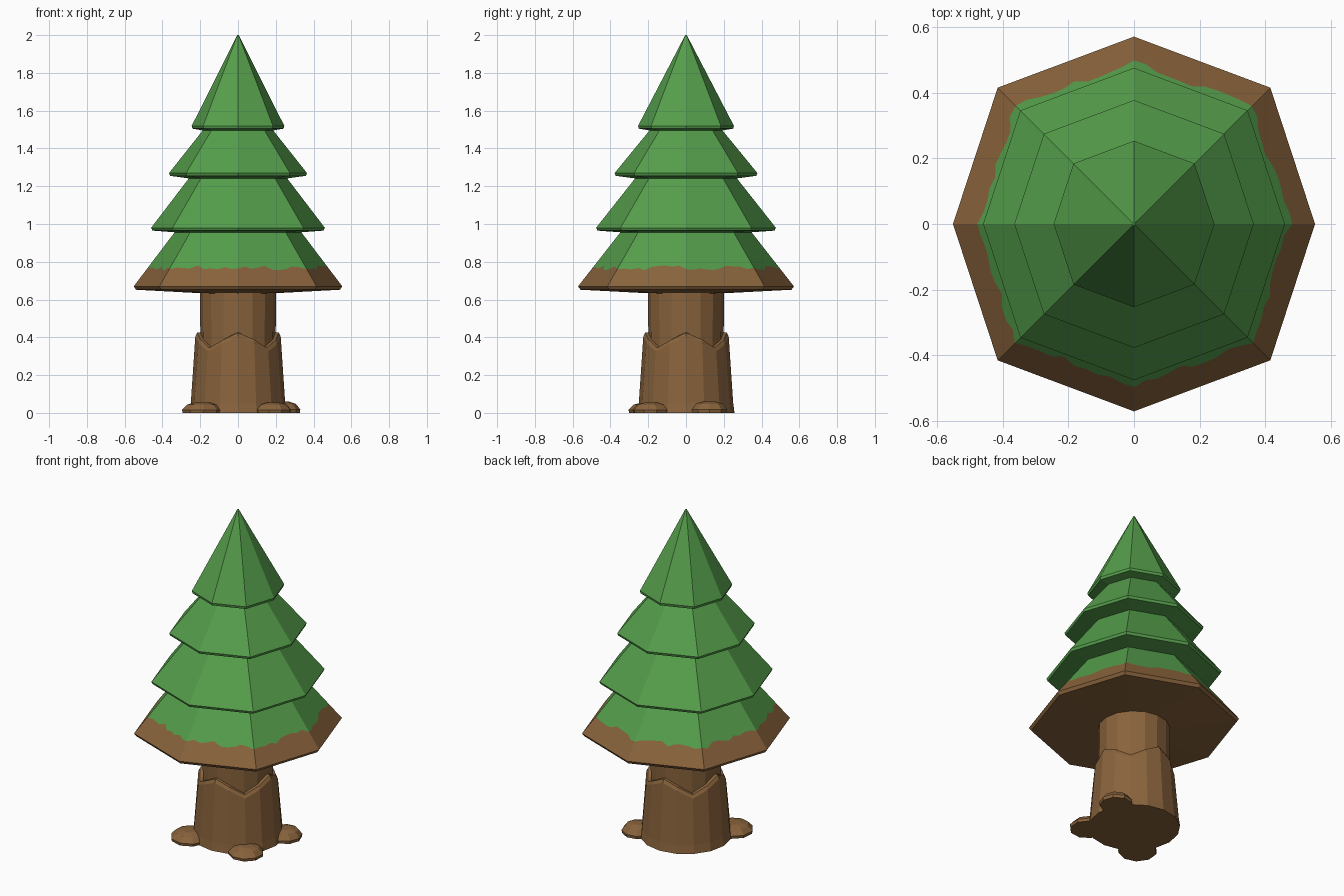
import bpy, random
from math import sin, cos, pi

if "Cube" in bpy.data.objects:
    bpy.data.objects.remove(bpy.data.objects["Cube"])

random.seed(4)


def material(name, rgb):
    m = bpy.data.materials.new(name)
    m.diffuse_color = (*rgb, 1)
    m.use_nodes = True
    m.node_tree.nodes["Principled BSDF"].inputs["Base Color"].default_value = m.diffuse_color
    return m


GREEN = material("needles", (0.09, 0.34, 0.07))
BROWN = material("bark", (0.25, 0.125, 0.045))


def octagon(r, sub=1):
    """Slightly uneven octagon with corners on the axes, each side split."""
    corners = []
    for k in range(8):
        f = 1.065 if k % 2 else (1.0, 1.035)[(k // 2) % 2]
        corners.append((r * f * cos(k * pi / 4), r * f * sin(k * pi / 4)))
    pts = []
    for k in range(8):
        a, b = corners[k], corners[(k + 1) % 8]
        for s in range(sub):
            t = s / sub
            pts.append((a[0] + (b[0] - a[0]) * t, a[1] + (b[1] - a[1]) * t))
    return pts


def circle(r, n, phase=0):
    return [(r * cos(2 * pi * i / n + phase), r * sin(2 * pi * i / n + phase)) for i in range(n)]


def level(pts, z):
    return [(x, y, z) for x, y in pts]


def loft(name, rings, mat, caps=(True, True)):
    """Skin equal-length rings, listed bottom to top."""
    n = len(rings[0])
    verts = [v for ring in rings for v in ring]
    faces = [(j * n + i, j * n + (i + 1) % n, (j + 1) * n + (i + 1) % n, (j + 1) * n + i)
             for j in range(len(rings) - 1) for i in range(n)]
    if caps[0]:
        faces.append(tuple(reversed(range(n))))
    if caps[1]:
        faces.append(tuple(range((len(rings) - 1) * n, len(rings) * n)))
    me = bpy.data.meshes.new(name)
    me.from_pydata(verts, [], faces)
    me.materials.append(mat)
    ob = bpy.data.objects.new(name, me)
    bpy.context.collection.objects.link(ob)
    return ob


# Green upper tiers: rim radius, rim z, under radius, under z, top radius, top z
TIERS = {
    "top_tier": (0.245, 1.52, 0.185, 1.495, 0.004, 2.0),
    "upper_tier": (0.365, 1.27, 0.25, 1.24, 0.175, 1.51),
    "middle_tier": (0.46, 0.98, 0.32, 0.955, 0.25, 1.255),
}
for name, (r, z, ru, zu, rt, zt) in TIERS.items():
    loft(name, [level(octagon(ru), zu), level(octagon(r * 0.985), z - 0.015),
                level(octagon(r), z), level(octagon(rt), zt)], GREEN)

# Bottom tier: brown rim meeting green needles along a jagged line
SUB = 10
RIM, RIM_Z, TOP, TOP_Z = 0.552, 0.67, 0.325, 0.97
unit = octagon(1, SUB)
jagged = []
for x, y in unit:
    z = 0.768 + random.uniform(-0.013, 0.013)
    r = RIM + (TOP - RIM) * (z - RIM_Z) / (TOP_Z - RIM_Z)
    jagged.append((x * r, y * r, z))
loft("bottom_tier_rim", [level(octagon(0.17, SUB), 0.632), level(octagon(0.54, SUB), 0.652),
                         level(octagon(RIM, SUB), RIM_Z), jagged], BROWN, (True, False))
loft("bottom_tier_needles", [jagged, level(octagon(TOP, SUB), TOP_Z)], GREEN, (False, True))

# Trunk
N = 16
loft("trunk", [level(circle(0.197, N), 0.2), level(circle(0.202, N), 0.65)], BROWN)

# Bark sleeve with a zigzag top edge: peaks on the axes, valleys between
zig = [(0.425, 0.39, 0.345, 0.385)[i % 4] for i in range(N)]


def zigzag(r, dz):
    return [(x, y, z + dz) for (x, y), z in zip(circle(r, N), zig)]


loft("bark_sleeve", [level(circle(0.257, N), 0), level(circle(0.25, N), 0.05),
                     zigzag(0.226, -0.02), zigzag(0.216, 0), zigzag(0.185, 0.004)], BROWN)

# Low root lumps around the foot
for i, (cx, cy, r, h) in enumerate([(0.235, 0.125, 0.095, 0.06), (0.185, -0.185, 0.1, 0.055),
                                    (-0.19, -0.195, 0.11, 0.055)]):
    rings = []
    for f, z in ((0.97, 0), (1.0, 0.3), (0.75, 0.8), (0.35, 1)):
        rings.append([(cx + x, cy + y, z * h) for x, y in circle(r * f, 9, i)])
    loft("root_%d" % (i + 1), rings, BROWN)
